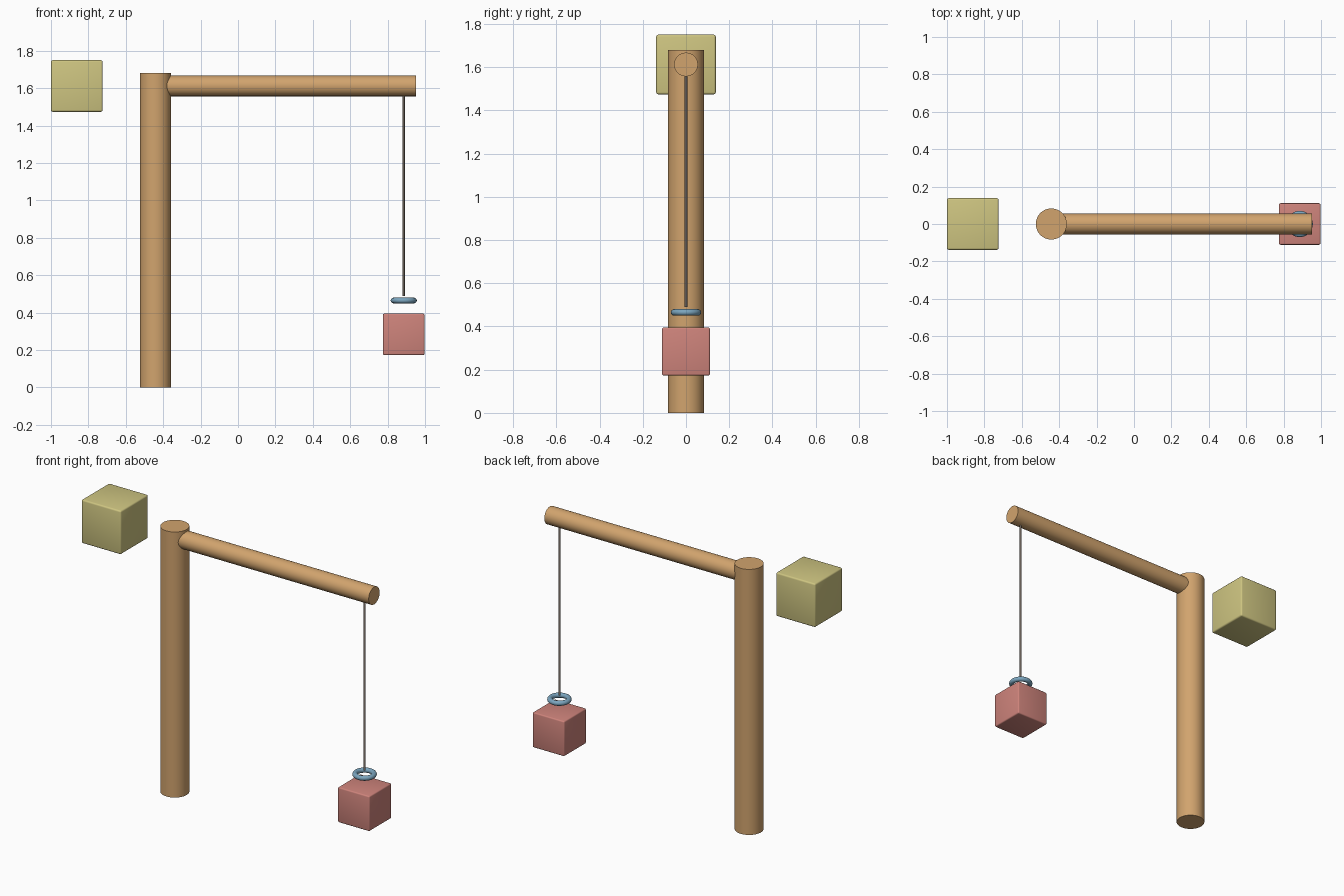
import bpy
import math

default = bpy.data.objects.get("Cube")
if default:
    bpy.data.objects.remove(default, do_unlink=True)


def material(name, r, g, b):
    mat = bpy.data.materials.new(name)
    mat.use_nodes = True
    mat.diffuse_color = (r, g, b, 1)
    mat.node_tree.nodes["Principled BSDF"].inputs["Base Color"].default_value = (r, g, b, 1)
    return mat


wood = material("tan wood", 0.64, 0.37, 0.155)
yellow = material("olive yellow", 0.62, 0.56, 0.22)
red = material("dusty red", 0.62, 0.23, 0.2)
steel = material("steel blue", 0.2, 0.38, 0.52)
cord = material("grey brown cord", 0.22, 0.18, 0.15)


def finish(name, mat):
    obj = bpy.context.object
    obj.name = obj.data.name = name
    obj.data.materials.append(mat)
    bpy.ops.object.shade_smooth_by_angle(angle=math.radians(40))
    return obj


def rod(name, mat, radius, length, centre, tilt=0, sides=48):
    bpy.ops.mesh.primitive_cylinder_add(vertices=sides, radius=radius, depth=length,
                                        location=centre, rotation=(0, tilt, 0))
    return finish(name, mat)


def block(name, mat, size, centre):
    bpy.ops.mesh.primitive_cube_add(size=size, location=centre)
    obj = bpy.context.object
    bevel = obj.modifiers.new("soft edges", 'BEVEL')
    bevel.width = size * 0.035
    bevel.segments = 3
    bpy.ops.object.modifier_apply(modifier=bevel.name)
    return finish(name, mat)


post_x, boom_end, boom_z = -0.442, 0.953, 1.612
hang_x = 0.886

# Upright post and horizontal boom
rod("post", wood, 0.083, 1.68, (post_x, 0, 0.84))
rod("boom", wood, 0.055, boom_end - post_x, ((boom_end + post_x) / 2, 0, boom_z), math.pi / 2)

# Hanging rope, ring and load
rope_low = 0.49
rod("rope", cord, 0.006, boom_z - rope_low, (hang_x, 0, (boom_z + rope_low) / 2), sides=16)
bpy.ops.mesh.primitive_torus_add(major_radius=0.055, minor_radius=0.015, major_segments=48,
                                 minor_segments=16, location=(hang_x, 0, 0.465))
finish("ring", steel)
block("hanging_load", red, 0.222, (hang_x, 0, 0.284))

# Counterweight behind the post
block("counterweight", yellow, 0.276, (-0.862, 0, 1.612))
